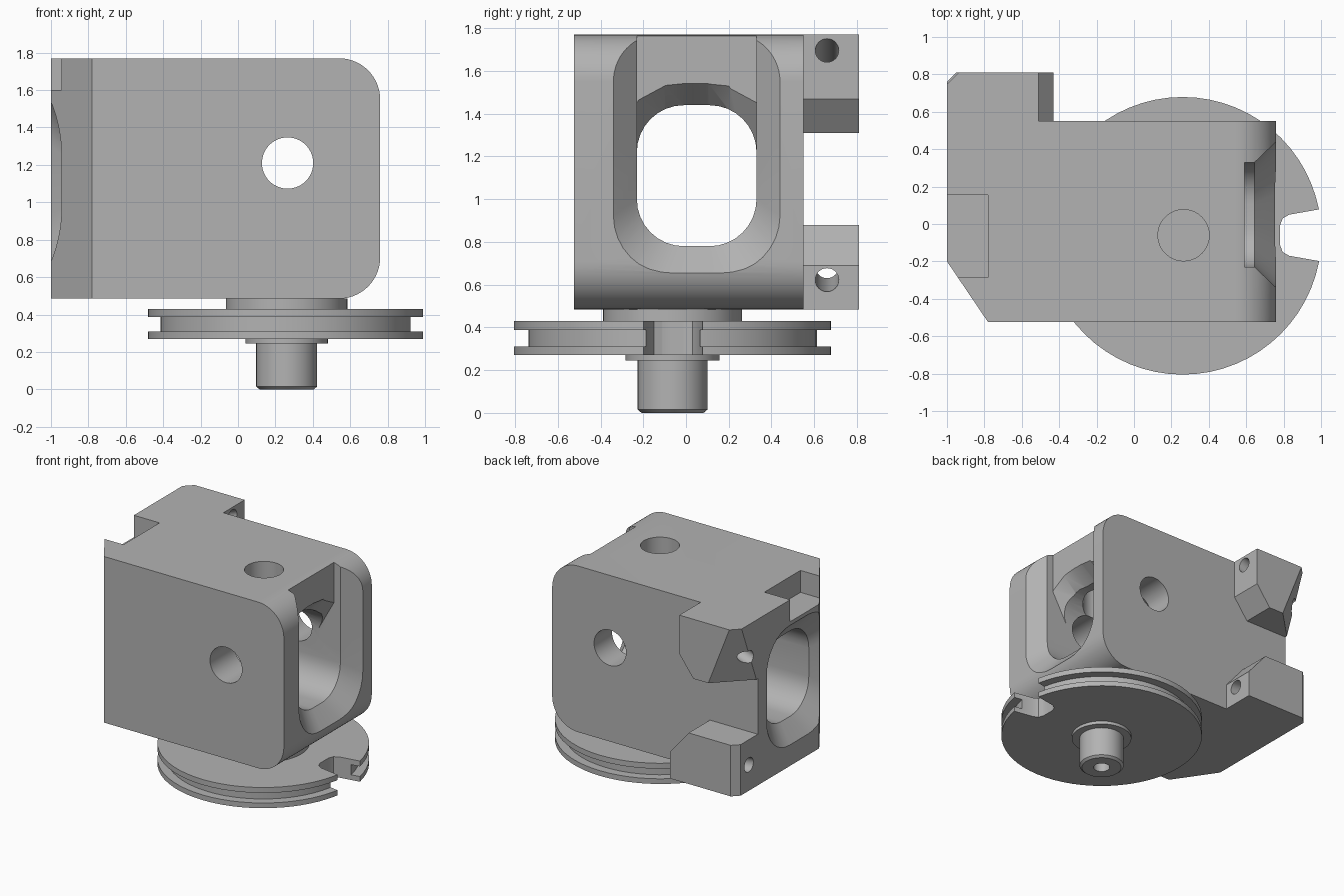
import bpy, bmesh, math
from mathutils import Vector

if "Cube" in bpy.data.objects:
    bpy.data.objects.remove(bpy.data.objects["Cube"], do_unlink=True)

grey = bpy.data.materials.new("machined grey")
grey.use_nodes = True
grey.diffuse_color = (0.45, 0.45, 0.45, 1)
grey.node_tree.nodes["Principled BSDF"].inputs["Base Color"].default_value = (0.45, 0.45, 0.45, 1)


def loft(name, rings):
    """Solid skinned through matching rings of points, with capped ends."""
    bm = bmesh.new()
    loops = [[bm.verts.new(p) for p in ring] for ring in rings]
    n = len(loops[0])
    for a, b in zip(loops, loops[1:]):
        for i in range(n):
            bm.faces.new((a[i], a[(i + 1) % n], b[(i + 1) % n], b[i]))
    bm.faces.new(loops[0])
    bm.faces.new(loops[-1])
    bmesh.ops.recalc_face_normals(bm, faces=bm.faces)
    mesh = bpy.data.meshes.new(name)
    bm.to_mesh(mesh)
    bm.free()
    mesh.materials.append(grey)
    ob = bpy.data.objects.new(name, mesh)
    bpy.context.collection.objects.link(ob)
    return ob


def place(axis, h, u, v):
    return {"x": (h, u, v), "y": (u, h, v), "z": (u, v, h)}[axis]


def prism(name, axis, lo, hi, pts):
    return loft(name, [[place(axis, h, u, v) for u, v in pts] for h in (lo, hi)])


def circle(u, v, r, n=64):
    return [(u + r * math.cos(math.tau * i / n), v + r * math.sin(math.tau * i / n)) for i in range(n)]


def rounded(u0, u1, v0, v1, r, n=8):
    pts = []
    for k, (u, v) in enumerate([(u1 - r, v1 - r), (u0 + r, v1 - r), (u0 + r, v0 + r), (u1 - r, v0 + r)]):
        for i in range(n + 1):
            a = math.pi / 2 * (k + i / n)
            pts.append((u + r * math.cos(a), v + r * math.sin(a)))
    return pts


def section(x, grow):
    """Tunnel outline at x, enlarged evenly by grow."""
    pts = rounded(-0.23 - grow, 0.33 + grow, 0.78 - grow * 1.2, 1.44 + grow * 1.2, 0.22 + grow * 0.5)
    return [(x, u, v) for u, v in pts]


def boolean(ob, other, op="DIFFERENCE"):
    mod = ob.modifiers.new(op.lower(), "BOOLEAN")
    mod.operation, mod.object, mod.solver = op, other, "EXACT"
    bpy.context.view_layer.objects.active = ob
    bpy.ops.object.modifier_apply(modifier=mod.name)
    bpy.data.objects.remove(other, do_unlink=True)


def finish(ob):
    bpy.ops.object.select_all(action="DESELECT")
    ob.select_set(True)
    bpy.context.view_layer.objects.active = ob
    bpy.ops.object.shade_smooth_by_angle(angle=math.radians(25))


# Housing: block with two rounded corners on the open end
right_side = [p for p in rounded(-1, 0.76, 0.485, 1.77, 0.22, 14) if p[0] > 0]
right_side.sort(key=lambda p: math.atan2(p[1] - 1.13, p[0]))
housing = prism("housing", "y", -0.525, 0.55, right_side + [(-1, 1.77), (-1, 0.485)])

# Rear lugs with their sloped ends
upper = prism("upper_lug", "y", 0.5, 0.81,
              [(-1, 1.77), (-0.51, 1.77), (-0.51, 1.47), (-0.63, 1.31), (-1, 1.31)])
lower = prism("lower_lug", "y", 0.5, 0.81,
              [(-1, 0.485), (-0.43, 0.485), (-0.43, 0.69), (-0.59, 0.88), (-1, 0.88)])
# Slanted corner cuts on the lugs
boolean(upper, loft("corner_cut", [
    [(-1.1, 0.66, 1.8), (-0.93, 0.83, 1.8), (-1.1, 0.83, 1.8)],
    [(-1.1, 0.46, 1.29), (-0.73, 0.83, 1.29), (-1.1, 0.83, 1.29)]]))
boolean(lower, prism("corner_cut", "z", 0.4, 1.0, [(-1.1, 0.66), (-0.93, 0.83), (-1.1, 0.83)]))
for lug in (upper, lower):
    boolean(housing, lug, "UNION")

# Oblique screw holes through the lugs
for z0, z1 in ((1.70, 1.53), (0.63, 0.68)):
    a, b = Vector((-0.5, 0.66, z0)), Vector((-0.95, 0.66, z1))
    step = (b - a) * 0.4
    ends = [a - step, b + step]
    boolean(housing, loft("screw_cut", [[(e.x, e.y + u, e.z + v) for u, v in circle(0, 0, 0.055, 32)]
                                        for e in ends]))

# Slanted front corner and the shallow notch on top
boolean(housing, prism("corner_cut", "z", 0.3, 2,
                       [(-1.2, 0.095), (-1, -0.2), (-0.78, -0.525), (-0.645, -0.725), (-1.2, -0.725)]))
boolean(housing, prism("notch_cut", "z", 1.6, 2, [(-1.2, -0.285), (-0.78, -0.285), (-0.78, 0.155), (-1.2, 0.155)]))

# Tunnel along x, flared at both mouths
boolean(housing, loft("tunnel_cut", [section(-1.04, 0.15), section(-0.89, 0),
                                     section(0.645, 0), section(0.805, 0.153)]))
# Flared slot that opens the mouth upward
boolean(housing, prism("slot_cut", "z", 1.11, 2, [
    (0.59, -0.23), (0.645, -0.23), (0.805, -0.383), (0.805, 0.483), (0.645, 0.33), (0.59, 0.33)]))
# Sloped arch inside the slot
arch = [(-0.23, 1.2, 1.15), (-0.23, 1.47, 1.22), (-0.1, 1.54, 1.4), (0, 1.55, 1.44),
        (0.1, 1.55, 1.44), (0.2, 1.54, 1.4), (0.33, 1.47, 1.22), (0.33, 1.2, 1.15)]
boolean(housing, loft("arch_cut", [[(0.6, y, a) for y, a, b in arch], [(0.46, y, b) for y, a, b in arch]]))

# Cross hole and vertical hole
boolean(housing, prism("cross_cut", "y", -1, 1, circle(0.265, 1.21, 0.137)))
boolean(housing, prism("vertical_cut", "z", 0.74, 2, circle(0.265, -0.06, 0.137)))
finish(housing)

# Pulley: hub, two flanges, groove, collar and shaft as one turned part
steps = [(0.145, 0), (0.163, 0.015), (0.163, 0.245), (0.22, 0.245), (0.22, 0.27), (0.742, 0.27),
         (0.742, 0.31), (0.675, 0.31), (0.675, 0.388), (0.742, 0.388), (0.742, 0.43),
         (0.325, 0.43), (0.325, 0.487)]
pulley = loft("pulley", [[(u, v, z) for u, v in circle(0.26, -0.063, r)] for r, z in steps])
# Cable notch in the rim and the bore in the shaft end
boolean(pulley, prism("rim_cut", "z", 0.26, 0.46, [
    (1.1, 0.1), (1.0, 0.08), (0.83, 0.05), (0.795, 0.03), (0.78, -0.01),
    (0.78, -0.11), (0.795, -0.15), (0.83, -0.17), (1.0, -0.2), (1.1, -0.22)]))
boolean(pulley, prism("bore_cut", "z", -0.1, 0.15, circle(0.26, -0.063, 0.06, 32)))
finish(pulley)
